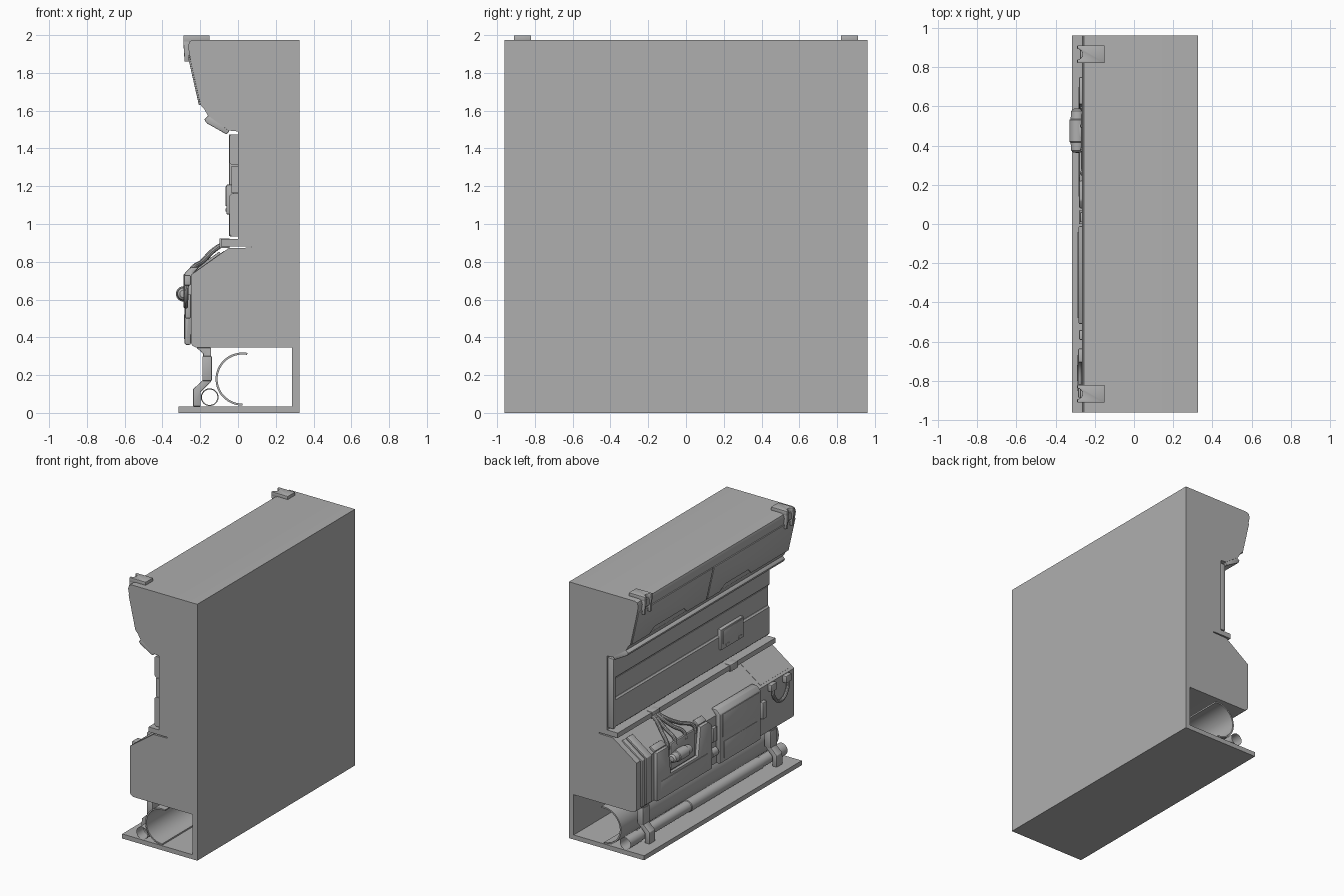
import bpy, bmesh, math
from mathutils import Vector

END = 0.96


def solid(name, ring, offset, bevel=0.0):
    """Extrude a closed ring of 3D points by an offset."""
    n = len(ring)
    bm = bmesh.new()
    a = [bm.verts.new(p) for p in ring]
    b = [bm.verts.new(Vector(p) + offset) for p in ring]
    bm.faces.new(a)
    bm.faces.new(b[::-1])
    for i in range(n):
        bm.faces.new((a[i], b[i], b[(i + 1) % n], a[(i + 1) % n]))
    bmesh.ops.recalc_face_normals(bm, faces=bm.faces)
    ob = to_object(name, bm)
    if bevel:
        m = ob.modifiers.new("bevel", "BEVEL")
        m.width, m.segments, m.limit_method = bevel, 2, "ANGLE"
    return ob


def to_object(name, bm):
    me = bpy.data.meshes.new(name)
    bm.to_mesh(me)
    bm.free()
    ob = bpy.data.objects.new(name, me)
    bpy.context.collection.objects.link(ob)
    return ob


def prism(name, xz, y0=-END, y1=END, bevel=0.0):
    return solid(name, [(x, y0, z) for x, z in xz], Vector((0, y1 - y0, 0)), bevel)


def box(name, x, y, z, bevel=0.004):
    return prism(name, [(x[0], z[0]), (x[1], z[0]), (x[1], z[1]), (x[0], z[1])], y[0], y[1], bevel)


def plate(name, ys, thick, o, d=(0, 1), bevel=0.005):
    """Plate lying on a sloped surface: points (y, distance up the slope)."""
    dx, dz = Vector(d).normalized()
    ring = [(o[0] + dx * s, y, o[1] + dz * s) for y, s in ys]
    return solid(name, ring, Vector((-dz, 0, dx)) * thick, bevel)


def rect(y0, y1, s0, s1):
    return [(y0, s0), (y1, s0), (y1, s1), (y0, s1)]


def hose(name, pts, r):
    cu = bpy.data.curves.new(name, "CURVE")
    cu.dimensions, cu.bevel_depth, cu.bevel_resolution, cu.use_fill_caps = "3D", r, 3, True
    cu.resolution_u = 6
    sp = cu.splines.new("BEZIER")
    sp.bezier_points.add(len(pts) - 1)
    for b, p in zip(sp.bezier_points, pts):
        b.co = p
        b.handle_left_type = b.handle_right_type = "AUTO"
    bpy.context.collection.objects.link(bpy.data.objects.new(name, cu))


def lathe_y(name, prof, cx, cz, n=24):
    """Turn (y, radius) pairs around an axis along y."""
    bm = bmesh.new()
    rings = [[bm.verts.new((cx + r * math.cos(2 * math.pi * i / n), y,
                            cz + r * math.sin(2 * math.pi * i / n))) for i in range(n)] for y, r in prof]
    for a, b in zip(rings, rings[1:]):
        for i in range(n):
            bm.faces.new((a[i], a[(i + 1) % n], b[(i + 1) % n], b[i]))
    bmesh.ops.recalc_face_normals(bm, faces=bm.faces)
    to_object(name, bm)


# Wall section: base plate, rear wall, console, slot, back panel and hood in one profile
prism("wall_body", [
    (-0.315, 0), (0.325, 0), (0.325, 1.975), (-0.235, 1.975), (-0.256, 1.967), (-0.265, 1.94),
    (-0.25, 1.86), (-0.198, 1.63), (-0.18, 1.61), (-0.16, 1.575), (-0.05, 1.495), (0, 1.49), (0, 0.92),
    (-0.09, 0.92), (-0.09, 0.882), (0.07, 0.882), (0.07, 0.875), (-0.05, 0.872), (-0.25, 0.73),
    (-0.25, 0.375), (-0.243, 0.357), (-0.22, 0.345), (0.285, 0.345), (0.285, 0.035), (-0.315, 0.035)])

# Hood: front plates with a cut-out in the lower edge, light strip and top clips
HO, HD = (-0.198, 1.63), (-0.052, 0.23)
for y0, y1, n0, n1 in ((-0.955, 0.035, -0.5, -0.12), (0.045, 0.955, 0.28, 0.74)):
    plate("hood_plate", [(y0, 0), (n0, 0), (n0 + 0.05, 0.045), (n1 - 0.05, 0.045), (n1, 0),
                         (y1, 0), (y1, 0.27), (y0, 0.27)], 0.009, HO, HD, 0.003)
prism("hood_light_strip", [(-0.178, 1.555), (-0.168, 1.535), (-0.062, 1.475), (-0.045, 1.492),
                           (-0.155, 1.575)], -0.955, 0.955, 0.004)
for c in (-0.865, 0.865):
    arc = [math.radians(90 - 22.5 * i) for i in range(9)]
    notch = [(-0.289 + 0.027 * math.cos(a), c + 0.027 * math.sin(a), 1.965) for a in arc]
    solid("clip_top", [(-0.289, c + 0.045, 1.965)] + notch + [(-0.289, c - 0.045, 1.965), (-0.15, c - 0.045, 1.965),
                       (-0.15, c + 0.045, 1.965)], Vector((0, 0, 0.034)), 0.002)
    for s in (-1, 1):
        ys = sorted((c + s * 0.026, c + s * 0.045))
        prism("clip_prong", [(-0.29, 1.975), (-0.283, 1.86), (-0.245, 1.86), (-0.255, 1.975)], *ys, 0.004)
    box("clip_bridge", (-0.275, -0.25), (c - 0.03, c + 0.03), (1.91, 1.965), 0.005)

# Back panel: two thick strips and a thin recessed middle strip
prism("panel_upper", [(0, 1.475), (-0.035, 1.475), (-0.045, 1.465), (-0.045, 1.325), (-0.034, 1.312),
                      (0, 1.312)], -0.95, 0.95)
box("panel_middle", (-0.034, 0), (-0.95, 0.95), (1.165, 1.308), 0)
prism("panel_lower", [(0, 0.935), (-0.035, 0.935), (-0.045, 0.945), (-0.045, 1.15), (-0.034, 1.161),
                      (0, 1.161)], -0.95, 0.95)
box("panel_end_rim", (-0.047, 0), (0.925, 0.952), (0.935, 1.475))
box("control_box", (-0.062, -0.02), (-0.62, -0.34), (1.05, 1.21), 0.008)
box("control_box_lid", (-0.067, -0.05), (-0.6, -0.36), (1.095, 1.2), 0.004)
for y in (-0.57, -0.42):
    box("control_latch", (-0.067, -0.05), (y - 0.02, y + 0.02), (1.065, 1.082), 0.003)

# Ledge clamps
for y in (-0.45, 0.5):
    box("ledge_clamp", (-0.098, -0.045), (y - 0.045, y + 0.045), (0.872, 0.924))

# Console: wrap-around end ribs
SO, SD = (-0.25, 0.73), (0.2, 0.142)
rib = [(-0.09, 0.84), (-0.25, 0.73), (-0.25, 0.375), (-0.264, 0.375), (-0.266, 0.735), (-0.1, 0.853)]
for y0, y1 in ((0.875, 0.915), (0.79, 0.86)):
    prism("console_rib", rib, y0, y1, 0.004)

# Console: left equipment panel with notch for the handle unit
plate("left_panel", [(0.08, 0.36), (0.75, 0.36), (0.75, 0.735), (0.61, 0.735), (0.58, 0.52), (0.25, 0.52),
                     (0.22, 0.735), (0.12, 0.735), (0.08, 0.7)], 0.03, (-0.25, 0), bevel=0.008)
plate("left_panel_lower_cover", rect(0.14, 0.7, 0.38, 0.5), 0.033, (-0.25, 0), bevel=0.003)
plate("left_slope_cover", rect(0.12, 0.22, 0.0, 0.05), 0.018, SO, SD)
plate("left_slope_cover", rect(0.61, 0.75, 0.0, 0.05), 0.018, SO, SD)
plate("handle_backplate", rect(0.27, 0.565, 0.53, 0.735), 0.02, (-0.25, 0), bevel=0.01)
lathe_y("grip_handle", [(0.362, 0.001), (0.364, 0.02), (0.375, 0.032), (0.415, 0.035), (0.42, 0.041),
                        (0.53, 0.041), (0.535, 0.035), (0.575, 0.032), (0.587, 0.02), (0.589, 0.001)],
        -0.288, 0.63)
box("grip_mount", (-0.285, -0.25), (0.44, 0.51), (0.59, 0.67))

# Console: right equipment box with framed lid and drawer
prism("right_box", [(-0.25, 0.36), (-0.28, 0.36), (-0.283, 0.37), (-0.283, 0.74), (-0.25, 0.772),
                    (-0.205, 0.772), (-0.235, 0.74)], -0.51, -0.01, 0.008)
plate("right_box_lid", rect(-0.48, -0.04, 0.56, 0.735), 0.006, (-0.282, 0), bevel=0.003)
plate("right_box_drawer", rect(-0.46, -0.06, 0.39, 0.52), 0.004, (-0.282, 0), bevel=0.002)
plate("far_slope_cover", rect(-0.93, -0.57, 0.02, 0.22), 0.002, SO, SD, 0)

# Valve in the gap and small switch box
lathe_y("gap_valve", [(0.0, 0.001), (0.0, 0.035), (0.07, 0.035), (0.07, 0.001)], -0.245, 0.46, 16)
box("gap_connector", (-0.275, -0.25), (0.01, 0.06), (0.55, 0.66))
box("switch_box", (-0.28, -0.25), (-0.59, -0.54), (0.5, 0.63), 0.006)

# Hoses from the ledge clamp over the slope
for ya, yb in ((0.535, 0.59), (0.515, 0.5), (0.485, 0.38), (0.465, 0.26)):
    hose("slope_hose", [(-0.06, ya, 0.9), (-0.11, ya, 0.875), (-0.19, (ya + yb) / 2, 0.8),
                        (-0.25, yb, 0.75), (-0.262, yb, 0.7)], 0.014)

# Hanging loop hose with two clamps
for y in (-0.67, -0.85):
    box("loop_clamp", (-0.285, -0.25), (y - 0.035, y + 0.035), (0.675, 0.73), 0.006)
hose("loop_hose", [(-0.272, -0.67, 0.7), (-0.275, -0.68, 0.62), (-0.277, -0.76, 0.565),
                   (-0.275, -0.84, 0.62), (-0.272, -0.85, 0.7)], 0.013)

# Legs between console and base plate
for y in (-0.8, 0.75):
    prism("support_leg", [(-0.22, 0.345), (-0.185, 0.315), (-0.185, 0.175), (-0.238, 0.125), (-0.238, 0.035),
                          (-0.198, 0.035), (-0.198, 0.11), (-0.142, 0.165), (-0.142, 0.345)],
          y - 0.035, y + 0.035, 0.004)
    box("leg_collar", (-0.188, -0.138), (y - 0.042, y + 0.042), (0.17, 0.3))

# Open small pipe with stepped sections, and the big open shell behind it
lathe_y("small_pipe", [(-0.955, 0.047), (-0.87, 0.047), (-0.865, 0.041), (-0.68, 0.041), (-0.675, 0.045),
                       (0.2, 0.045), (0.205, 0.041), (0.8, 0.041), (0.805, 0.045), (0.955, 0.045)],
        -0.15, 0.083)
arc = [math.radians(80 + i * 190 / 28) for i in range(29)]
outer = [(0.025 + 0.144 * math.cos(a), 0.179 + 0.141 * math.sin(a)) for a in arc]
inner = [(0.025 + 0.133 * math.cos(a), 0.179 + 0.13 * math.sin(a)) for a in reversed(arc)]
prism("pipe_shell", outer + inner)

# Finish: hoses to mesh, mid-dark grey, smooth shading with sharp edges kept
grey = bpy.data.materials.new("dark_grey")
grey.diffuse_color = (0.43, 0.43, 0.43, 1)
bpy.ops.object.select_all(action="DESELECT")
for ob in bpy.context.collection.objects:
    ob.data.materials.append(grey)
    ob.select_set(True)
    bpy.context.view_layer.objects.active = ob
bpy.ops.object.convert(target="MESH")
bpy.ops.object.shade_smooth_by_angle(angle=math.radians(32))
